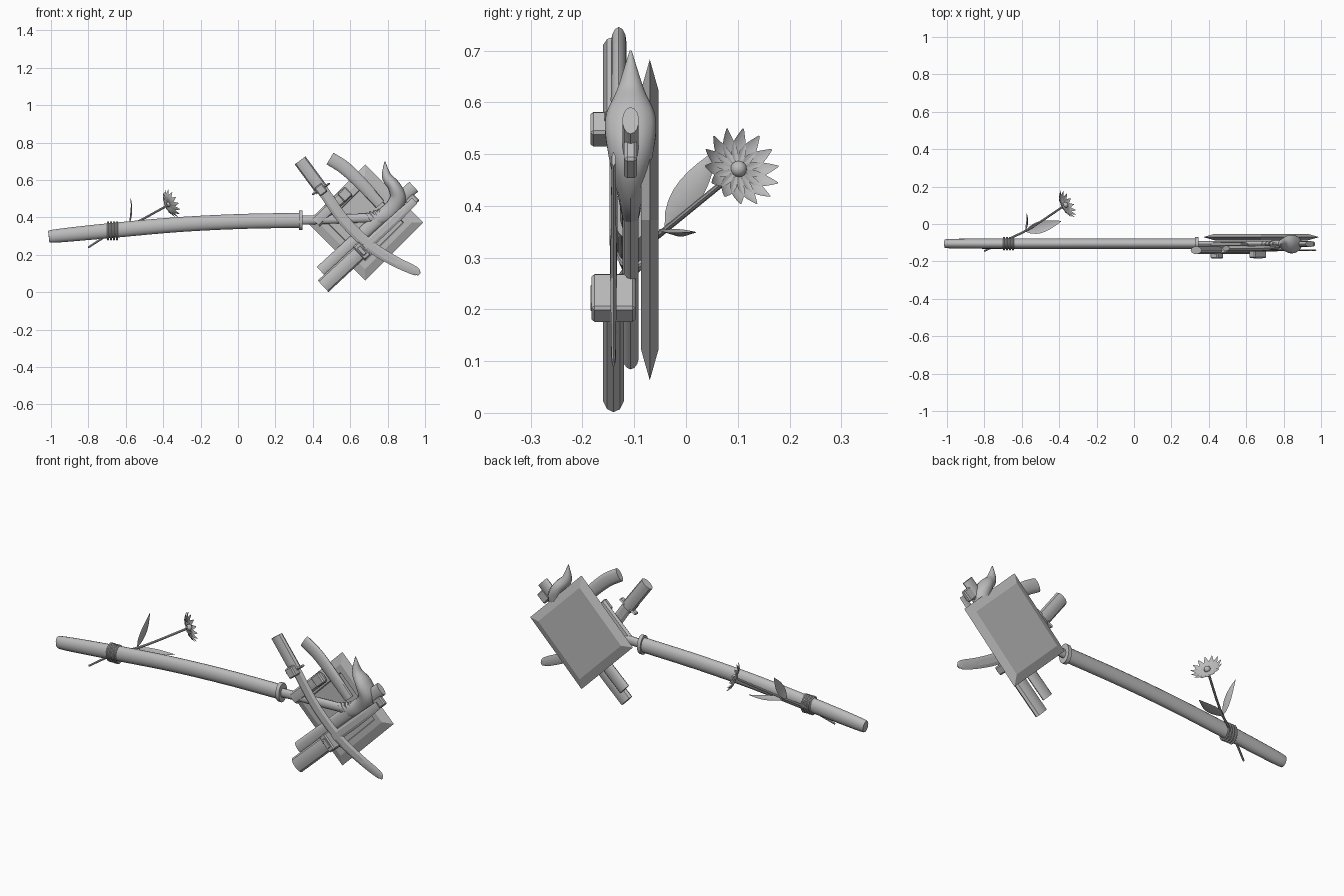
import bpy, bmesh, math
from mathutils import Vector, Matrix

old = bpy.data.objects.get("Cube")
if old:
    bpy.data.objects.remove(old)

grey = bpy.data.materials.new("plain grey")
grey.use_nodes = True
grey.diffuse_color = (0.5, 0.5, 0.5, 1)
grey.node_tree.nodes["Principled BSDF"].inputs["Base Color"].default_value = (0.5, 0.5, 0.5, 1)


def finish(name, bm, smooth=35):
    bmesh.ops.recalc_face_normals(bm, faces=bm.faces)
    mesh = bpy.data.meshes.new(name)
    bm.to_mesh(mesh)
    bm.free()
    mesh.materials.append(grey)
    ob = bpy.data.objects.new(name, mesh)
    bpy.context.collection.objects.link(ob)
    if smooth:
        bpy.ops.object.select_all(action='DESELECT')
        ob.select_set(True)
        bpy.context.view_layer.objects.active = ob
        bpy.ops.object.shade_smooth_by_angle(angle=math.radians(smooth))
    return ob


def spline(points, steps):
    """Smooth rows of numbers through the given points."""
    rows = [Vector(p) for p in points]
    rows = [2 * rows[0] - rows[1]] + rows + [2 * rows[-1] - rows[-2]]
    out = []
    for a, b, c, d in zip(rows, rows[1:], rows[2:], rows[3:]):
        for i in range(steps):
            t = i / steps
            out.append(0.5 * (2 * b + (c - a) * t + (2 * a - 5 * b + 4 * c - d) * t * t
                              + (3 * b - a - 3 * c + d) * t ** 3))
    return out + [rows[-2]]


def sweep(name, points, sides=14, steps=1, smooth=35):
    """Tube through points of (x, y, z, half width, half depth along y)."""
    rows = spline(points, steps)
    bm = bmesh.new()
    rings = []
    for i, row in enumerate(rows):
        a, b = rows[max(i - 1, 0)], rows[min(i + 1, len(rows) - 1)]
        along = (Vector(b[:3]) - Vector(a[:3])).normalized()
        side = along.cross(Vector((0, 1, 0))).normalized()
        depth = side.cross(along)
        ring = []
        for k in range(sides):
            t = math.tau * k / sides
            ring.append(bm.verts.new(Vector(row[:3]) + side * math.cos(t) * row[3]
                                     + depth * math.sin(t) * row[4]))
        rings.append(ring)
    for r, s in zip(rings, rings[1:]):
        for k in range(sides):
            n = (k + 1) % sides
            bm.faces.new((r[k], r[n], s[n], s[k]))
    bm.faces.new(rings[0])
    bm.faces.new(rings[-1])
    return finish(name, bm, smooth)


def straight(name, start, end, y, width, depth, sides=14):
    sweep(name, [(p[0], y, p[1], width, depth) for p in (start, end)], sides)


def block(name, x, y, z, size, turn):
    bm = bmesh.new()
    bmesh.ops.create_cube(bm, size=1, matrix=Matrix.Translation((x, y, z))
                          @ Matrix.Rotation(math.radians(turn), 4, 'Y') @ Matrix.Diagonal((*size, 1)))
    bmesh.ops.bevel(bm, geom=bm.edges[:], offset=0.006, segments=1, affect='EDGES')
    finish(name, bm, 0)


def leaf(name, base, tip, across, width):
    """Pointed blade folded slightly along its midrib."""
    base, tip = Vector(base), Vector(tip)
    along = tip - base
    across = Vector(across)
    across = (across - along * across.dot(along) / along.length_squared).normalized()
    fold = along.cross(across).normalized()
    bm = bmesh.new()
    rows = []
    for i in range(9):
        t = i / 8
        w = width * math.sin(math.pi * t ** 0.8) + 0.0015
        mid = base + along * t - fold * 0.012 * math.sin(math.pi * t)
        rows.append([bm.verts.new(mid + across * w * s + fold * w * 0.3 * abs(s)) for s in (-1, 0, 1)])
    for a, b in zip(rows, rows[1:]):
        for k in (0, 1):
            bm.faces.new((a[k], a[k + 1], b[k + 1], b[k]))
    finish(name, bm)


# long curved sheath with rounded end, collar and grip
sweep("long_sheath", [(-1, -.105, .298, .022, .016), (-.985, -.105, .3, .035, .025),
                      (-.68, -.105, .33, .04, .028), (-.33, -.105, .361, .04, .028),
                      (0, -.105, .378, .04, .028), (.335, -.105, .385, .04, .028)], 16, 6)
straight("long_sheath_collar", (.325, .385), (.345, .385), -.105, .052, .036, 16)
straight("long_grip", (.34, .385), (.76, .4), -.107, .024, .016)
for i in range(4):
    x = .7 + .022 * i
    sweep(f"grip_ring_{i + 1}", [(x + dx, -.107, .395 + .007 * i + dx * .6, w, w * .5)
                                 for dx, w in ((-.009, .026), (0, .034), (.009, .026))], 12)
# curled horn that flares and ends in a point
sweep("curled_horn", [(.74, -.107, .39, .034, .018), (.81, -.107, .43, .042, .026),
                      (.855, -.107, .5, .044, .044), (.835, -.107, .565, .035, .05),
                      (.795, -.107, .62, .026, .028), (.785, -.107, .7, .002, .002)], 14, 5)

# pillow-edged square plaque with a shallow front recess
bm = bmesh.new()
rings = []
for r, y in ((.2, -.079), (.205, -.087), (.25, -.087), (.31, -.07), (.25, -.053)):
    rings.append([bm.verts.new((.68 + r * math.cos(k * math.pi / 2), y,
                                .373 + r * math.sin(k * math.pi / 2))) for k in range(4)])
for a, b in zip(rings, rings[1:]):
    for k in range(4):
        n = (k + 1) % 4
        bm.faces.new((a[k], a[n], b[n], b[k]))
bm.faces.new(rings[0])
bm.faces.new(rings[-1])
finish("square_plaque", bm, 0)

# first short sword: grip, guard and curved blade
straight("upper_sword_grip", (.332, .705), (.45, .545), -.14, .036, .021, 10)
block("upper_sword_guard", .443, -.14, .552, (.115, .035, .012), -33)
block("upper_sword_clasp", .443, -.16, .548, (.055, .05, .05), 53)
sweep("upper_sword_blade", [(.45, -.14, .55, .03, .009), (.57, -.14, .38, .03, .009),
                            (.71, -.14, .245, .03, .007), (.84, -.14, .165, .028, .006),
                            (.945, -.14, .115, .024, .005), (.97, -.14, .095, .008, .003)], 6, 4, 20)

# second short sword, crossing the first
straight("lower_sword_grip", (.455, .032), (.67, .232), -.14, .042, .021, 10)
block("lower_sword_guard", .662, -.14, .222, (.045, .085, .095), -43)
block("lower_sword_clasp", .662, -.16, .222, (.03, .05, .06), -43)
sweep("lower_sword_blade", [(.67, -.14, .235, .026, .007), (.82, -.14, .372, .026, .006),
                            (.945, -.14, .49, .02, .004)], 6, 3, 20)

# loose sheaths and short strap bar
straight("lower_sheath", (.445, .11), (.94, .565), -.107, .035, .016)
sweep("upper_sheath", [(.492, -.13, .715, .036, .015), (.57, -.13, .665, .036, .015),
                       (.66, -.13, .58, .034, .015), (.76, -.125, .47, .03, .014)], 12, 4)
straight("strap_bar", (.415, .375), (.59, .54), -.112, .032, .016, 8)
block("strap_end", .572, -.12, .523, (.06, .03, .06), -43)
block("outer_strap_end", .93, -.107, .49, (.06, .025, .055), -43)

# cord wrapped around the sheath
for i in range(4):
    bm = bmesh.new()
    loops = []
    for k in range(20):
        t = math.tau * k / 20
        c = Vector((-.70 + .016 * i, -.105, .328))
        out = Vector((.1, math.sin(t) * .7, math.cos(t)))
        loops.append([bm.verts.new(c + Vector((.006 * math.cos(u), 0, 0))
                                   + out * (.046 + .006 * math.sin(u)))
                      for u in (j * math.tau / 6 for j in range(6))])
    for k in range(20):
        a, b = loops[k], loops[(k + 1) % 20]
        for j in range(6):
            n = (j + 1) % 6
            bm.faces.new((a[j], a[n], b[n], b[j]))
    finish(f"cord_{i + 1}", bm)

# flower stem and leaves
sweep("flower_stem", [(-.8, -.145, .24, .005, .005), (-.68, -.085, .315, .006, .006),
                      (-.55, -.02, .37, .006, .006), (-.37, .1, .468, .006, .006)], 8, 3)
leaf("upright_leaf", (-.58, -.04, .36), (-.575, .062, .51), (0, 1, -.7), .026)
leaf("flat_leaf", (-.58, -.04, .355), (-.39, .015, .35), (-.2, 1, 0), .03)

# flower head: a dome and a ring of petals opening along the stem
facing = Vector((.8, .42, .35)).normalized()
centre = Vector((-.37, .1, .47))
u = facing.cross(Vector((0, 0, 1))).normalized()
v = u.cross(facing)
for i in range(14):
    t = math.tau * i / 14
    out = u * math.cos(t) + v * math.sin(t)
    leaf(f"petal_{i + 1}", centre + out * .008, centre + out * .08 + facing * .018,
         facing.cross(out), .014)
bm = bmesh.new()
bmesh.ops.create_uvsphere(bm, u_segments=12, v_segments=8, radius=.016,
                          matrix=Matrix.Translation(centre + facing * .004))
finish("flower_centre", bm)
